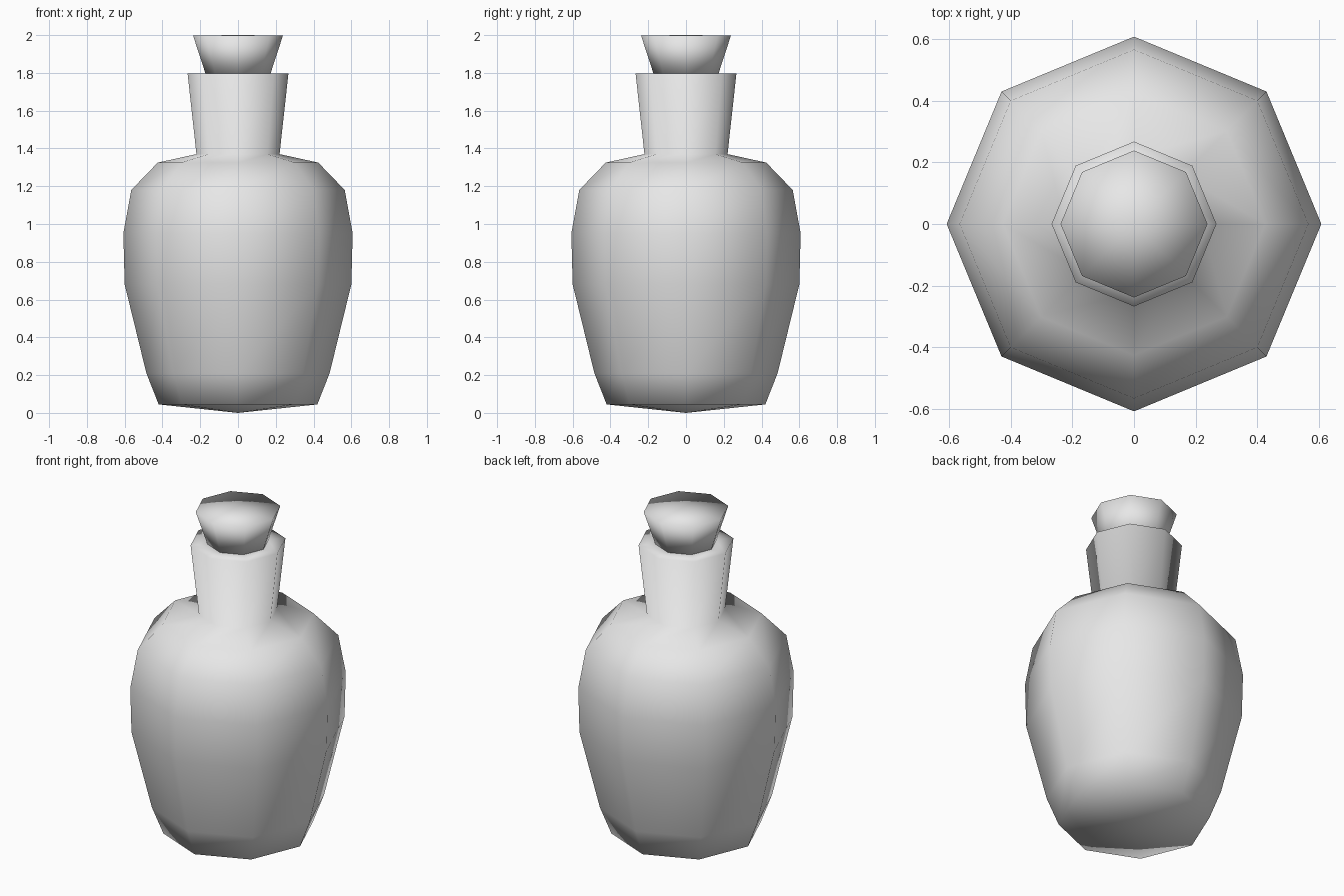
import bpy, bmesh
from math import tau, cos, sin

SIDES = 8

cube = bpy.data.objects.get("Cube")
if cube:
    bpy.data.objects.remove(cube, do_unlink=True)

grey = bpy.data.materials.new("light_grey")
grey.use_nodes = True
grey.diffuse_color = (0.8, 0.8, 0.8, 1)
grey.node_tree.nodes["Principled BSDF"].inputs["Base Color"].default_value = (0.8, 0.8, 0.8, 1)


def lathe(name, profile):
    """Turn (radius, height) points into a smooth-shaded, eight-sided solid."""
    bm = bmesh.new()
    rings = []
    for r, z in profile:
        count = SIDES if r > 0 else 1
        rings.append([bm.verts.new((r * cos(tau * i / SIDES), r * sin(tau * i / SIDES), z))
                      for i in range(count)])
    for low, high in zip(rings, rings[1:]):
        for i in range(SIDES):
            j = (i + 1) % SIDES
            corners = [low[i % len(low)], low[j % len(low)],
                       high[j % len(high)], high[i % len(high)]]
            bm.faces.new(list(dict.fromkeys(corners)))
    bmesh.ops.recalc_face_normals(bm, faces=bm.faces)
    for face in bm.faces:
        face.smooth = True
    mesh = bpy.data.meshes.new(name)
    bm.to_mesh(mesh)
    bm.free()
    mesh.materials.append(grey)
    obj = bpy.data.objects.new(name, mesh)
    bpy.context.collection.objects.link(obj)
    return obj


# Bottle: pointed base, swelling body, shoulder, flared neck and rim
lathe("bottle", [(0, 0), (0.42, 0.045), (0.485, 0.21), (0.6, 0.68), (0.607, 0.95),
                 (0.565, 1.18), (0.425, 1.325), (0.22, 1.37), (0.267, 1.797),
                 (0.17, 1.797), (0, 1.797)])

# Stopper: tapered plug standing on the rim
lathe("stopper", [(0, 1.79), (0.17, 1.79), (0.238, 1.998), (0, 2)])
